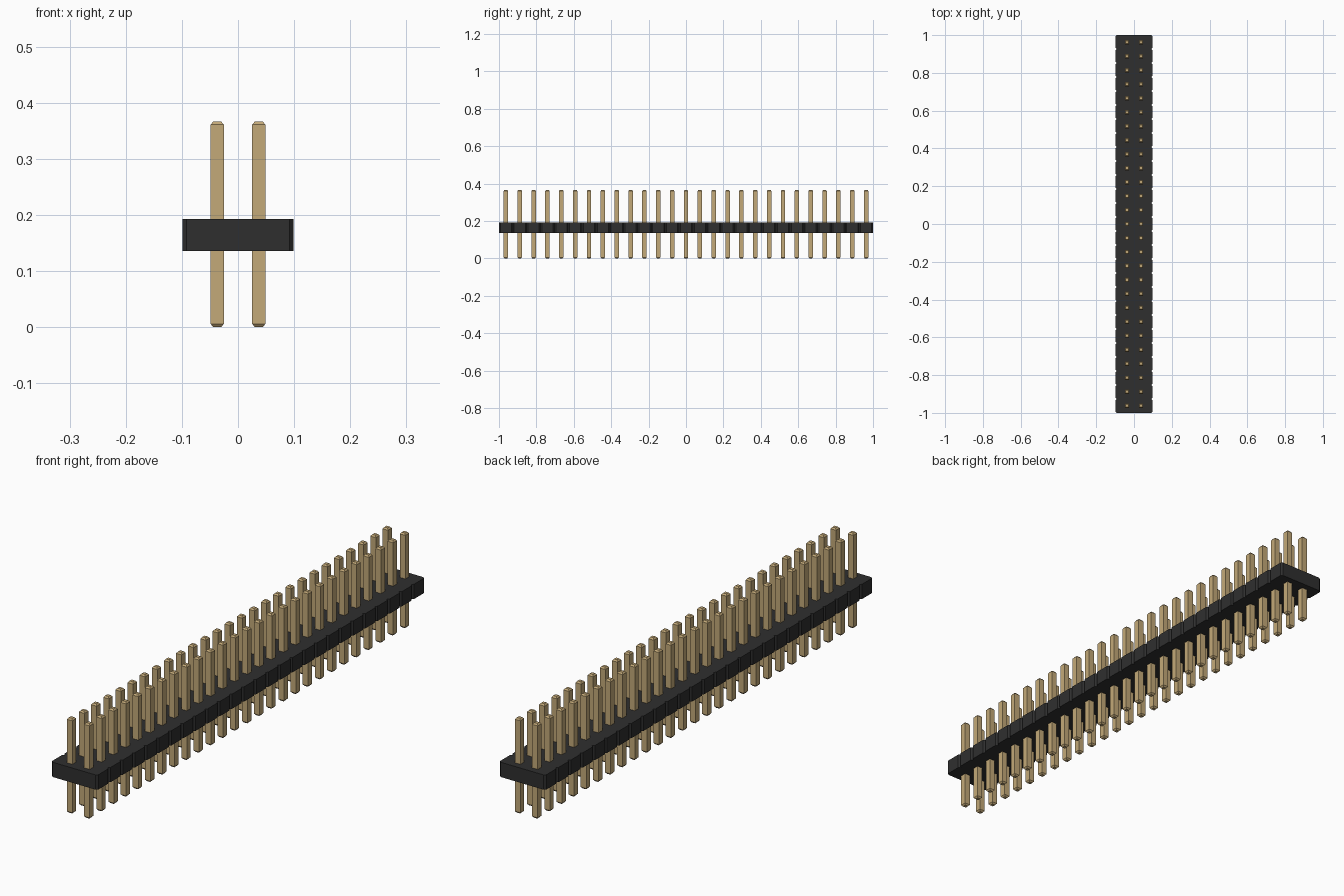
import bpy
import bmesh

cube = bpy.data.objects.get("Cube")
if cube:
    bpy.data.objects.remove(cube, do_unlink=True)

ROWS = 27
PITCH = 2 / ROWS
BODY_HALF, BODY_LOW, BODY_HIGH = 0.099, 0.136, 0.193
NOTCH = PITCH / 10
PIN_HALF, PIN_TIP, PIN_HEIGHT, TIP_LENGTH = 0.0118, 0.0068, 0.367, 0.006


def material(name, colour):
    mat = bpy.data.materials.new(name)
    mat.use_nodes = True
    mat.diffuse_color = colour
    mat.node_tree.nodes["Principled BSDF"].inputs["Base Color"].default_value = colour
    return mat


def loft(name, rings, mat):
    """Mesh skinned through closed rings of points, capped at both ends."""
    bm = bmesh.new()
    loops = [[bm.verts.new(p) for p in ring] for ring in rings]
    for low, high in zip(loops, loops[1:]):
        for i in range(len(low)):
            j = (i + 1) % len(low)
            bm.faces.new((low[i], low[j], high[j], high[i]))
    bm.faces.new(loops[0][::-1])
    bm.faces.new(loops[-1])
    bmesh.ops.recalc_face_normals(bm, faces=bm.faces)
    mesh = bpy.data.meshes.new(name)
    bm.to_mesh(mesh)
    bm.free()
    mesh.materials.append(mat)
    return mesh


def place(name, mesh, location=(0, 0, 0)):
    obj = bpy.data.objects.new(name, mesh)
    obj.location = location
    bpy.context.collection.objects.link(obj)


black = material("black plastic", (0.028, 0.028, 0.028, 1))
gold = material("gold metal", (0.55, 0.40, 0.19, 1))

# Body: a strip with a V notch on both sides between neighbouring rows
side = [(BODY_HALF - NOTCH, -1)]
for row in range(ROWS):
    start = -1 + row * PITCH
    side += [(BODY_HALF, start + NOTCH),
             (BODY_HALF, start + PITCH - NOTCH),
             (BODY_HALF - NOTCH, start + PITCH)]
outline = side + [(-x, y) for x, y in reversed(side)]
body = loft("body", [[(x, y, z) for x, y in outline]
                     for z in (BODY_LOW, BODY_HIGH)], black)
place("body", body)

# Pins: square posts with tapered tips, two per row
sections = [(PIN_TIP, 0), (PIN_HALF, TIP_LENGTH),
            (PIN_HALF, PIN_HEIGHT - TIP_LENGTH), (PIN_TIP, PIN_HEIGHT)]
corners = [(-1, -1), (1, -1), (1, 1), (-1, 1)]
pin = loft("pin", [[(sx * r, sy * r, z) for sx, sy in corners]
                   for r, z in sections], gold)
for row in range(ROWS):
    for label, sign in (("left", 1), ("right", -1)):
        place(f"{label}_pin_{row + 1}", pin,
              (sign * PITCH / 2, -1 + (row + 0.5) * PITCH, 0))
